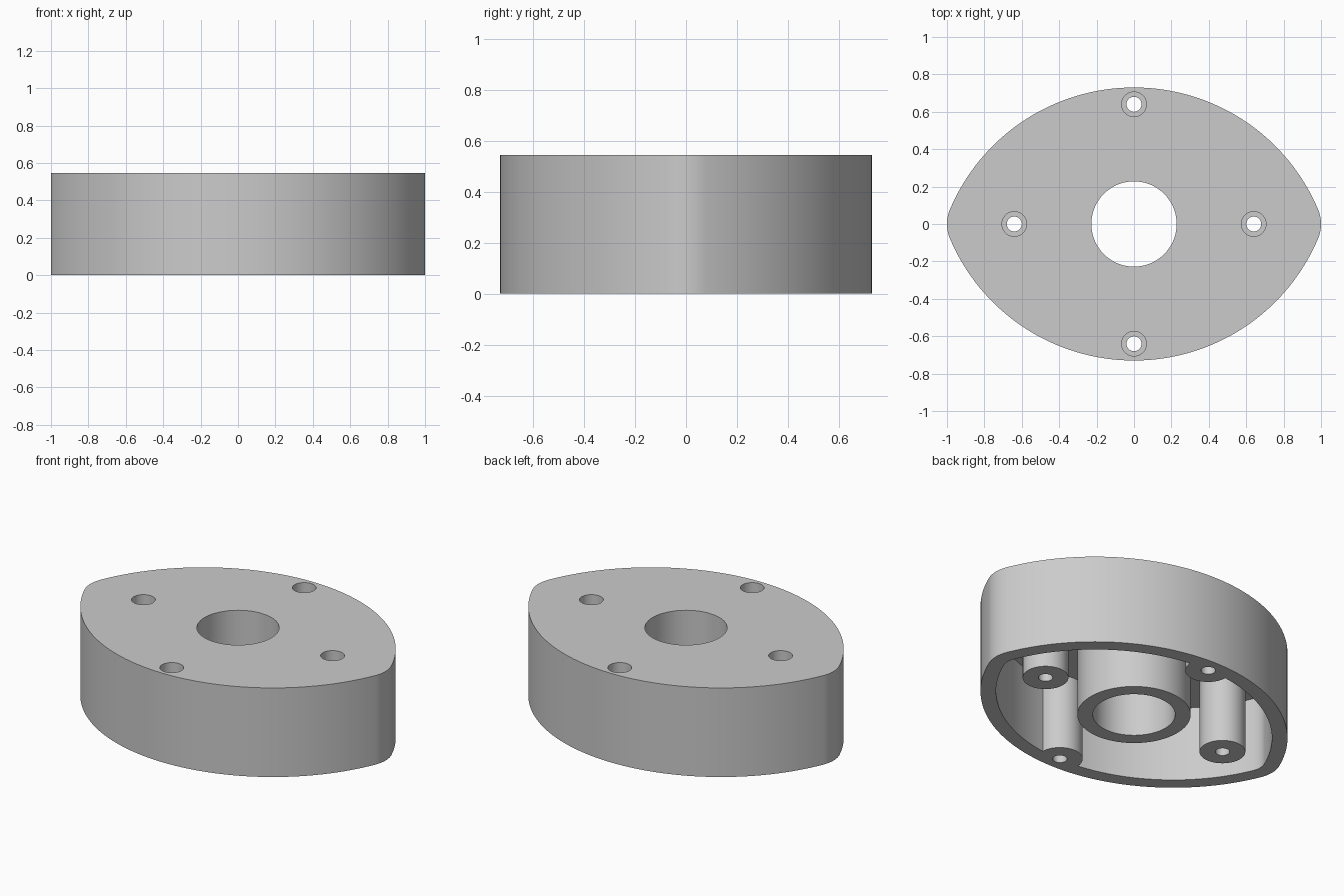
import bpy
import bmesh
from math import sin, cos, pi, hypot, atan2, radians

cube = bpy.data.objects.get("Cube")
if cube:
    bpy.data.objects.remove(cube, do_unlink=True)

HALF_WIDTH, HALF_DEPTH, HEIGHT = 1.0, 0.73, 0.545
WALL, TIP_RADIUS = 0.086, 0.2
BORE, POST, COUNTERBORE, SCREW = 0.228, 0.127, 0.066, 0.04
SCREW_OFFSET = 0.64

grey = bpy.data.materials.new("Plain grey")
grey.use_nodes = True
grey.diffuse_color = (0.6, 0.6, 0.6, 1)
grey.node_tree.nodes["Principled BSDF"].inputs["Base Color"].default_value = (0.6, 0.6, 0.6, 1)


def prism(name, outline, bottom, top):
    """Extrude a closed outline between two heights."""
    bm = bmesh.new()
    face = bm.faces.new([bm.verts.new((x, y, bottom)) for x, y in outline])
    grown = bmesh.ops.extrude_face_region(bm, geom=[face])
    verts = [v for v in grown["geom"] if isinstance(v, bmesh.types.BMVert)]
    bmesh.ops.translate(bm, verts=verts, vec=(0, 0, top - bottom))
    bmesh.ops.recalc_face_normals(bm, faces=bm.faces)
    mesh = bpy.data.meshes.new(name)
    bm.to_mesh(mesh)
    bm.free()
    mesh.materials.append(grey)
    obj = bpy.data.objects.new(name, mesh)
    bpy.context.collection.objects.link(obj)
    return obj


def arc(cx, cy, radius, start, end, steps):
    angles = [start + (end - start) * i / steps for i in range(steps + 1)]
    return [(cx + radius * cos(a), cy + radius * sin(a)) for a in angles]


def circle(cx, cy, radius, steps=64):
    return arc(cx, cy, radius, 0, 2 * pi, steps)[:-1]


def eye_outline(inset):
    """Two broad arcs joined by rounded tips, optionally offset inwards."""
    tip_x = HALF_WIDTH - TIP_RADIUS
    d = HALF_DEPTH - TIP_RADIUS
    shift = (tip_x ** 2 - d ** 2) / (2 * d)
    big, small = HALF_DEPTH + shift - inset, TIP_RADIUS - inset
    a = atan2(shift, tip_x)
    return (arc(tip_x, 0, small, -a, a, 16)[:-1]
            + arc(0, -shift, big, a, pi - a, 64)[:-1]
            + arc(-tip_x, 0, small, pi - a, pi + a, 16)[:-1]
            + arc(0, shift, big, pi + a, 2 * pi - a, 64)[:-1])


def subtract(target, cutter):
    cutter.hide_render = True
    mod = target.modifiers.new("Cut", "BOOLEAN")
    mod.operation, mod.solver, mod.object = "DIFFERENCE", "EXACT", cutter
    bpy.context.view_layer.objects.active = target
    bpy.ops.object.modifier_apply(modifier=mod.name)
    bpy.data.objects.remove(cutter, do_unlink=True)


screws = [(SCREW_OFFSET, 0), (-SCREW_OFFSET, 0), (0, SCREW_OFFSET), (0, -SCREW_OFFSET)]

# Solid housing and the hollow underneath it
housing = prism("housing", eye_outline(0), 0, HEIGHT)
hollow = prism("hollow", eye_outline(WALL), -0.1, HEIGHT - WALL)

# Central boss and screw posts stay solid within the hollow
subtract(hollow, prism("centre_boss", circle(0, 0, BORE + WALL, 96), -0.2, HEIGHT + 0.1))
for x, y in screws:
    subtract(hollow, prism("screw_post", circle(x, y, POST), -0.2, HEIGHT + 0.1))
subtract(housing, hollow)

# Central bore, screw holes and their counterbores
subtract(housing, prism("centre_bore", circle(0, 0, BORE, 96), -0.2, HEIGHT + 0.1))
for x, y in screws:
    subtract(housing, prism("screw_hole", circle(x, y, SCREW, 32), -0.2, HEIGHT + 0.1))
    subtract(housing, prism("counterbore", circle(x, y, COUNTERBORE, 48), HEIGHT - 0.25, HEIGHT + 0.1))

# Smooth curved walls with crisp rims
bpy.ops.object.select_all(action="DESELECT")
housing.select_set(True)
bpy.context.view_layer.objects.active = housing
bpy.ops.object.shade_smooth_by_angle(angle=radians(30))
